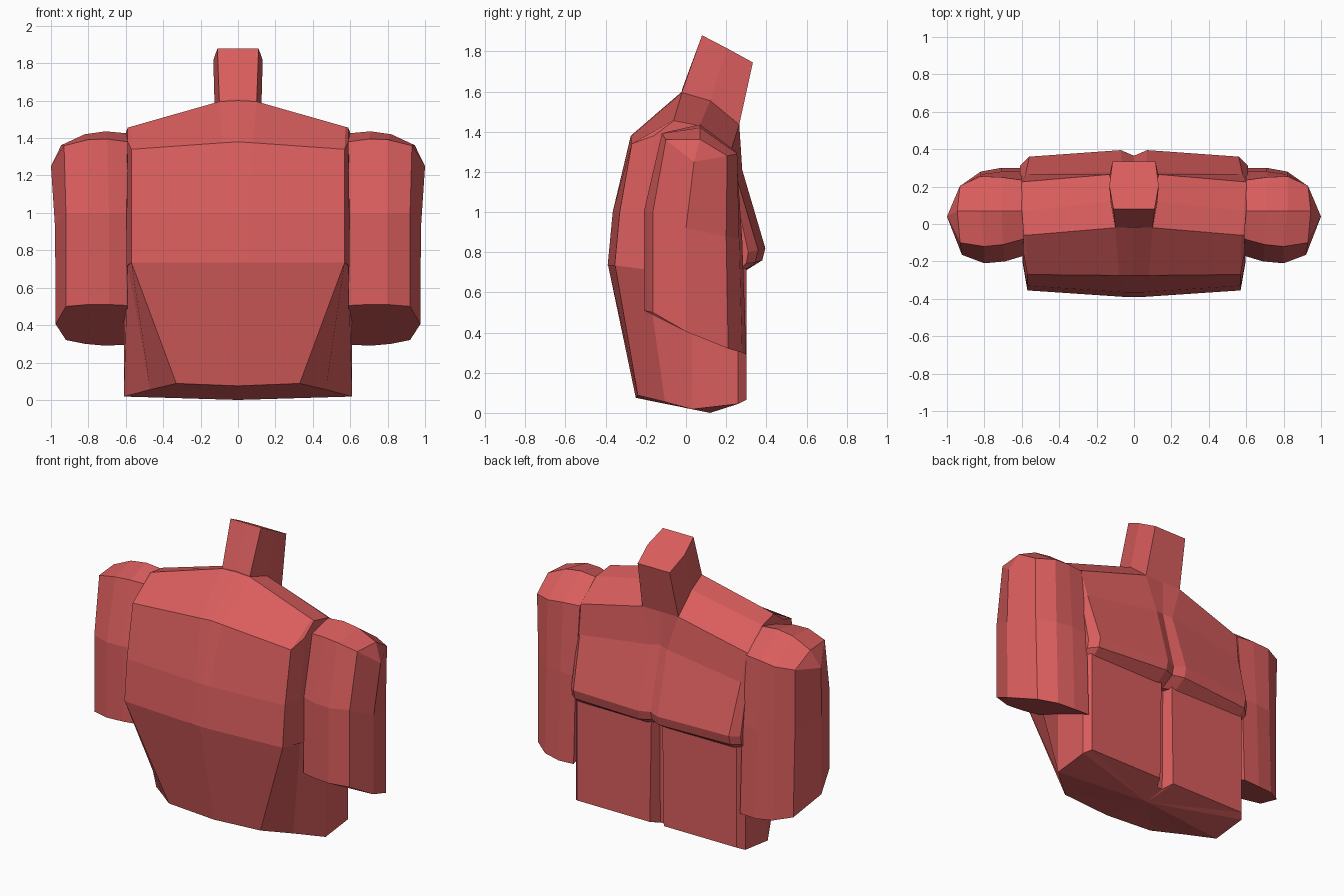
import bpy, bmesh

mat = bpy.data.materials.new("red")
mat.diffuse_color = (0.7, 0.11, 0.11, 1)


def finish(name, bm):
    """Weld, fix normals, then mirror across x = 0."""
    bmesh.ops.remove_doubles(bm, verts=bm.verts, dist=0.0005)
    bmesh.ops.recalc_face_normals(bm, faces=bm.faces)
    me = bpy.data.meshes.new(name)
    bm.to_mesh(me)
    bm.free()
    me.materials.append(mat)
    ob = bpy.data.objects.new(name, me)
    bpy.context.collection.objects.link(ob)
    m = ob.modifiers.new("Mirror", 'MIRROR')
    m.use_clip = True
    return ob


def grid(bm, rows):
    """Skin neighbouring rows of points with quads."""
    vs = [[bm.verts.new(p) for p in r] for r in rows]
    for a, b in zip(vs, vs[1:]):
        for i in range(len(a) - 1):
            bm.faces.new((a[i], a[i + 1], b[i + 1], b[i]))
    return vs


def fan(bm, ring, centre):
    c = bm.verts.new(centre)
    for a, b in zip(ring, ring[1:]):
        bm.faces.new((a, b, c))


# chest: rows run front bottom, over the shoulder, down the back
bm = bmesh.new()
front = [
    [(0, -.39, .735), (.05, -.39, .735), (.57, -.355, .735), (.595, -.21, .715)],
    [(0, -.365, 1.0), (.05, -.365, 1.0), (.57, -.33, 1.0), (.595, -.2, 1.0)],
    [(0, -.275, 1.38), (.08, -.275, 1.375), (.57, -.27, 1.34), (.59, -.16, 1.38)],
    [(0, -.02, 1.6), (.1, -.02, 1.595), (.575, -.06, 1.46), (.59, -.06, 1.455)],
    [(0, .12, 1.56), (.125, .12, 1.555), (.59, .07, 1.435), (.6, .07, 1.43)],
    [(0, .265, 1.44), (.13, .265, 1.435), (.6, .225, 1.31), (.61, .22, 1.3)]]
back = [
    [(0, .265, 1.22), (.06, .28, 1.21), (.58, .265, 1.13), (.61, .24, 1.12)],
    [(0, .365, .82), (.07, .395, .82), (.56, .36, .81), (.61, .31, .8)],
    [(0, .35, .765), (.07, .38, .76), (.56, .345, .75), (.61, .3, .745)],
    [(0, .26, .715), (.07, .3, .71), (.56, .295, .71), (.61, .26, .71)]]
rows = front + back
vs = grid(bm, rows + [rows[0]])
fan(bm, [r[-1] for r in vs], (.6, .05, 1.0))
finish("chest", bm)

# abdomen: tapered front, flat back panels with a centre groove
bm = bmesh.new()
top = [(0, -.388, .735), (.57, -.353, .735), (.59, -.2, .72), (.61, .03, .72),
       (.61, .26, .72), (.575, .3, .72), (.04, .3, .72), (.025, .235, .72), (0, .235, .72)]
bottom = [(0, -.25, .075), (.33, -.24, .088), (.47, -.105, .055), (.61, .03, .018),
          (.61, .26, .045), (.575, .3, .065), (.05, .3, .065), (.02, .235, .045), (0, .235, .045)]
vs = grid(bm, [top, bottom])
fan(bm, vs[0], (0, .05, .73))
fan(bm, vs[1], (0, .12, 0))
finish("abdomen", bm)

# neck: leaning prism with a mid rib on each side
bm = bmesh.new()
vs = grid(bm, [
    [(0, -.02, 1.5), (.1, -.02, 1.5), (.125, .12, 1.45), (.12, .24, 1.38), (0, .24, 1.38)],
    [(0, -.02, 1.61), (.1, -.02, 1.6), (.125, .12, 1.56), (.13, .265, 1.435), (0, .265, 1.435)],
    [(0, .08, 1.88), (.11, .08, 1.88), (.132, .205, 1.815), (.115, .333, 1.745), (0, .333, 1.745)]])
bm.faces.new(vs[0])
bm.faces.new(vs[-1])
finish("neck", bm)

# arms: rings around the sleeve, closed by a rounded shoulder cap
bm = bmesh.new()
low = [(.59, -.17, .505), (.69, -.2, .51), (.8, -.21, .51), (.92, -.165, .5), (.975, 0, .405),
       (.92, .21, .32), (.82, .28, .3), (.71, .3, .29), (.6, .3, .295)]
mid = [(.59, -.17, 1.0), (.69, -.2, 1.0), (.8, -.21, 1.0), (.92, -.165, 1.0), (.978, 0, .92),
       (.925, .2, .88), (.82, .265, .86), (.71, .28, .86), (.6, .28, .86)]
high = [(.59, -.08, 1.38), (.7, -.11, 1.395), (.8, -.12, 1.392), (.93, -.1, 1.36), (1, .04, 1.25),
        (.93, .205, 1.28), (.82, .255, 1.29), (.71, .25, 1.3), (.6, .235, 1.3)]
ridge = [(.59, .07, 1.425), (.71, .07, 1.436), (.82, .07, 1.42), (.945, .07, 1.362)]
vs = grid(bm, [r + [r[0]] for r in (low, mid, high)])
bm.faces.new(vs[0][:-1])
h = vs[2]
r = [bm.verts.new(p) for p in ridge]
for i in range(3):
    bm.faces.new((h[i], h[i + 1], r[i + 1], r[i]))
    bm.faces.new((h[8 - i], h[7 - i], r[i + 1], r[i]))
bm.faces.new((h[3], h[4], r[3]))
bm.faces.new((h[4], h[5], r[3]))
bm.faces.new((h[8], h[0], r[0]))
finish("arms", bm)
